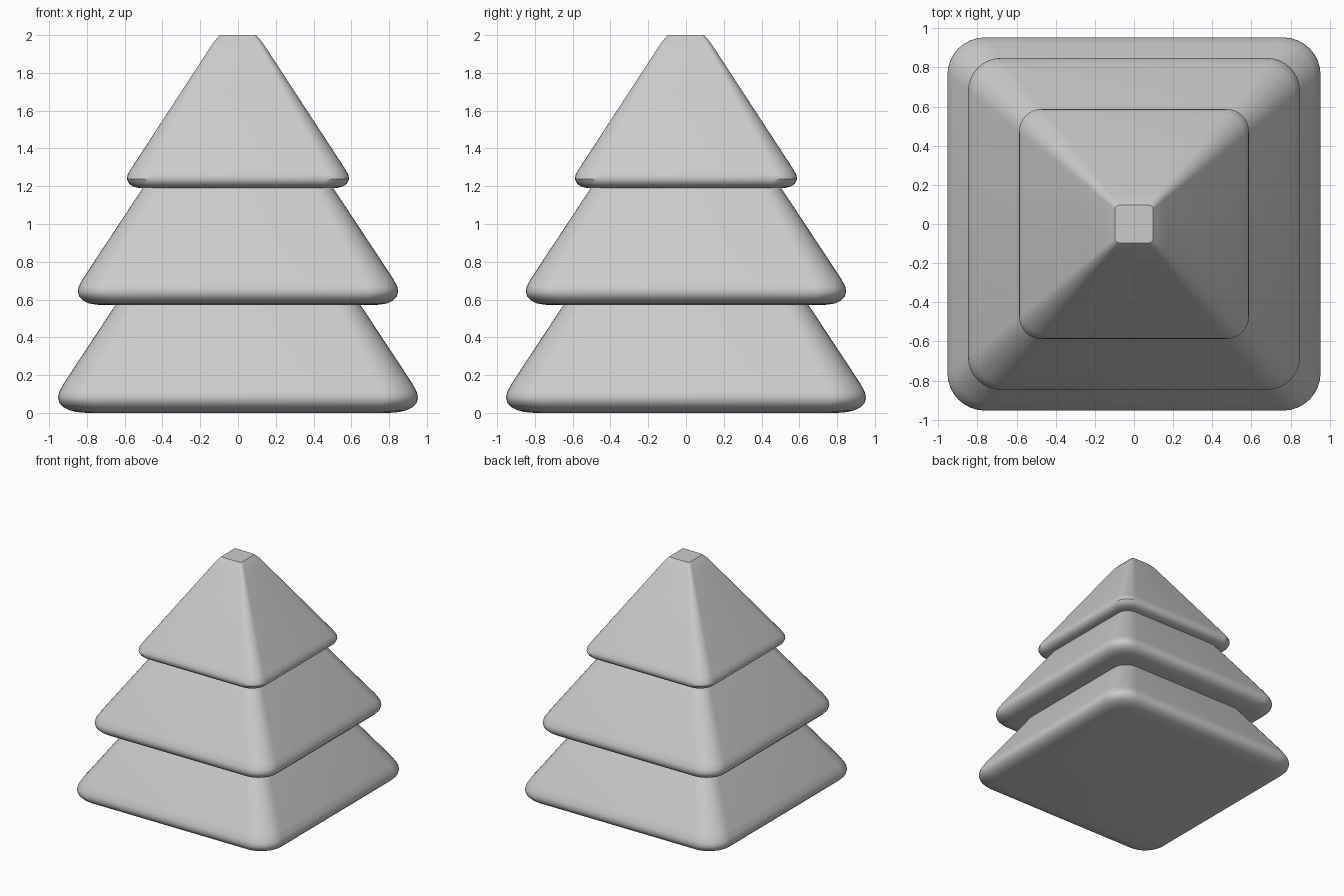
import bpy, bmesh, math

if "Cube" in bpy.data.objects:
    bpy.data.objects.remove(bpy.data.objects["Cube"])

CORNER = 0.2      # corner radius as a share of the half width
STEPS = 8         # segments per rounded corner


def ring(bm, half, z):
    """One rounded-square cross-section."""
    r = half * CORNER
    c = half - r
    verts = []
    for q, (sx, sy) in enumerate(((1, 1), (-1, 1), (-1, -1), (1, -1))):
        for i in range(STEPS + 1):
            a = math.pi / 2 * (q + i / STEPS)
            verts.append(bm.verts.new((sx * c + r * math.cos(a),
                                       sy * c + r * math.sin(a), z)))
    return verts


def tier(name, profile):
    """Loft rounded squares along (half width, z) points, capped at both ends."""
    bm = bmesh.new()
    rings = [ring(bm, h, z) for h, z in profile]
    for lo, hi in zip(rings, rings[1:]):
        n = len(lo)
        for i in range(n):
            j = (i + 1) % n
            bm.faces.new((lo[i], lo[j], hi[j], hi[i]))
    bm.faces.new(rings[0][::-1])
    bm.faces.new(rings[-1])
    bmesh.ops.recalc_face_normals(bm, faces=bm.faces)
    mesh = bpy.data.meshes.new(name)
    bm.to_mesh(mesh)
    bm.free()
    ob = bpy.data.objects.new(name, mesh)
    bpy.context.collection.objects.link(ob)
    bpy.ops.object.select_all(action='DESELECT')
    ob.select_set(True)
    bpy.context.view_layer.objects.active = ob
    bpy.ops.object.shade_smooth_by_angle(angle=math.radians(35))


# Bottom branches: rounded lower rim, sloping up into the next tier
tier("bottom_tier", [(0.80, 0.0), (0.85, 0.004), (0.89, 0.013), (0.925, 0.03),
                     (0.946, 0.053), (0.953, 0.08), (0.947, 0.11),
                     (0.92, 0.16), (0.61, 0.63)])

# Middle branches
tier("middle_tier", [(0.70, 0.57), (0.75, 0.573), (0.79, 0.58), (0.82, 0.595),
                     (0.841, 0.617), (0.848, 0.642), (0.843, 0.67),
                     (0.82, 0.712), (0.465, 1.25)])

# Top branches with a small flat tip
tier("top_tier", [(0.50, 1.19), (0.53, 1.192), (0.557, 1.199), (0.577, 1.213),
                  (0.588, 1.238), (0.584, 1.262), (0.565, 1.295),
                  (0.16, 1.915), (0.127, 1.965), (0.096, 2.0)])
